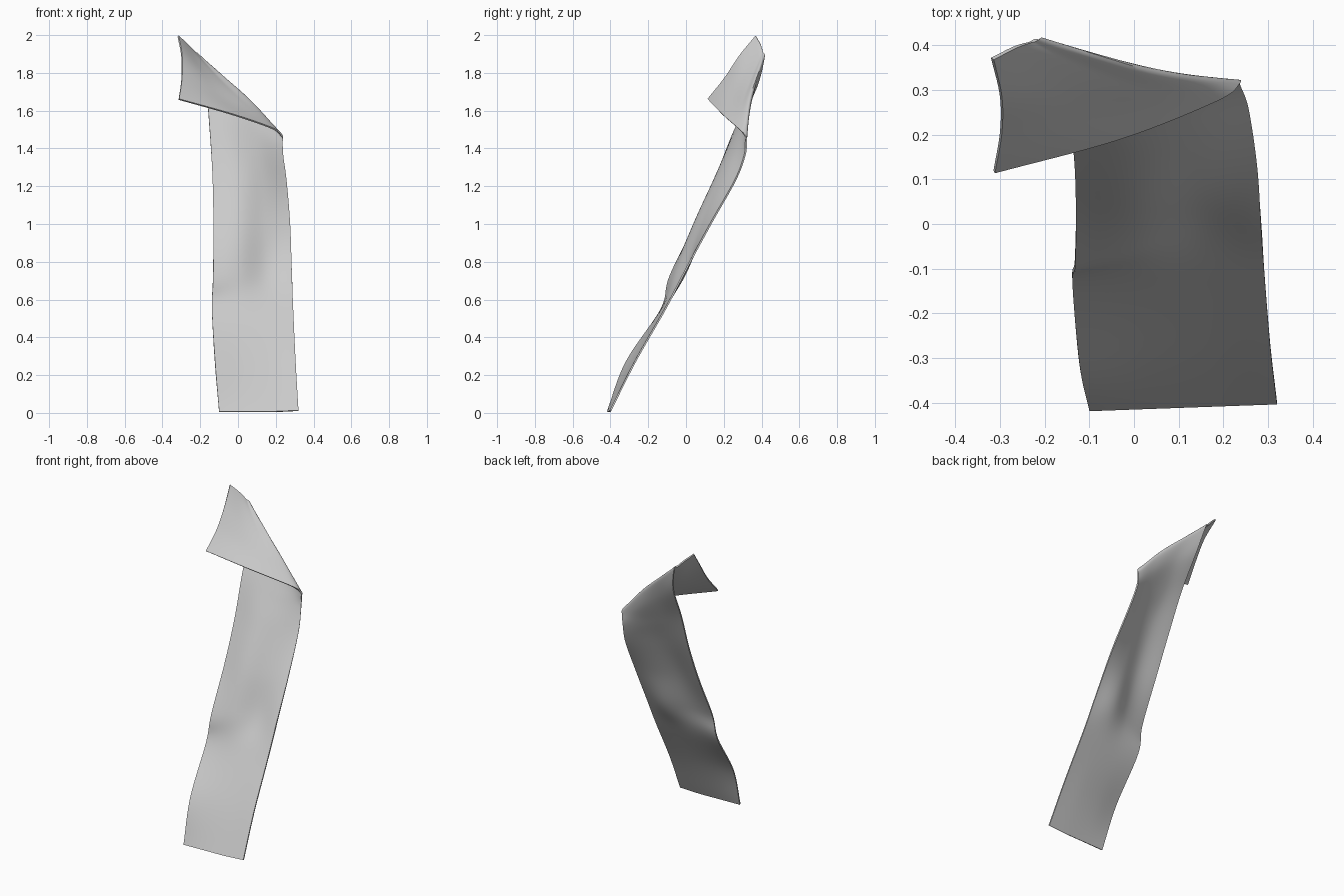
import bpy
from mathutils import Vector

# Key rows of the cloth strip: four points each, from left edge to right edge
body_rows = [
    [(-.10, -.415, .006), (.04, -.41, .006), (.18, -.405, .006), (.32, -.40, .012)],
    [(-.122, -.315, .27), (.02, -.29, .27), (.165, -.275, .27), (.305, -.27, .27)],
    [(-.138, -.13, .55), (.01, -.12, .56), (.15, -.11, .56), (.292, -.11, .55)],
    [(-.132, -.085, .72), (.01, -.05, .75), (.15, 0, .75), (.285, -.005, .75)],
    [(-.13, .05, 1.0), (.01, .045, 1.0), (.14, .085, .99), (.275, .13, 1.0)],
    [(-.135, .16, 1.25), (.01, .16, 1.25), (.13, .20, 1.25), (.255, .26, 1.23)],
    [(-.15, .26, 1.5), (-.02, .25, 1.45), (.11, .265, 1.4), (.238, .31, 1.36)],
]
# Diagonal fold at the top, then the flap hanging forward and to the left
flap_rows = [
    [(-.17, .37, 1.72), (-.03, .33, 1.62), (.11, .318, 1.52), (.236, .318, 1.43)],
    [(-.205, .412, 1.88), (-.06, .37, 1.76), (.08, .335, 1.635), (.234, .313, 1.465)],
    [(-.232, .407, 1.912), (-.10, .345, 1.765), (.035, .298, 1.635), (.185, .278, 1.505)],
    [(-.268, .395, 1.95), (-.19, .315, 1.81), (-.11, .25, 1.68), (-.03, .193, 1.58)],
    [(-.317, .37, 1.995), (-.298, .285, 1.89), (-.298, .205, 1.77), (-.313, .117, 1.66)],
]


def smooth_path(points, steps):
    """Smooth curve through the points, with a fixed number of steps per span."""
    p = [Vector(q) for q in points]
    p = [2 * p[0] - p[1]] + p + [2 * p[-1] - p[-2]]
    out = []
    for i in range(1, len(p) - 2):
        a, b, c, d = p[i - 1:i + 3]
        for k in range(steps):
            t = k / steps
            out.append(0.5 * (2 * b + (c - a) * t + (2 * a - 5 * b + 4 * c - d) * t**2
                              + (3 * b - a - 3 * c + d) * t**3))
    out.append(p[-2])
    return out


# Loft the rows along the strip
across = [smooth_path(row, 8) for row in body_rows + flap_rows]
columns = [smooth_path(col, 8) for col in zip(*across)]
n = len(columns[0])
verts = [v for col in columns for v in col]
faces = [(c * n + r, (c + 1) * n + r, (c + 1) * n + r + 1, c * n + r + 1)
         for c in range(len(columns) - 1) for r in range(n - 1)]

mesh = bpy.data.meshes.new("folded_cloth")
mesh.from_pydata(verts, [], faces)
cloth = bpy.data.objects.new("folded_cloth", mesh)
bpy.context.collection.objects.link(cloth)

# Thin fabric thickness
solid = cloth.modifiers.new("thickness", 'SOLIDIFY')
solid.thickness = 0.009
solid.offset = 0

bpy.context.view_layer.objects.active = cloth
cloth.select_set(True)
bpy.ops.object.modifier_apply(modifier="thickness")
bpy.ops.object.shade_smooth_by_angle(angle=0.8)
